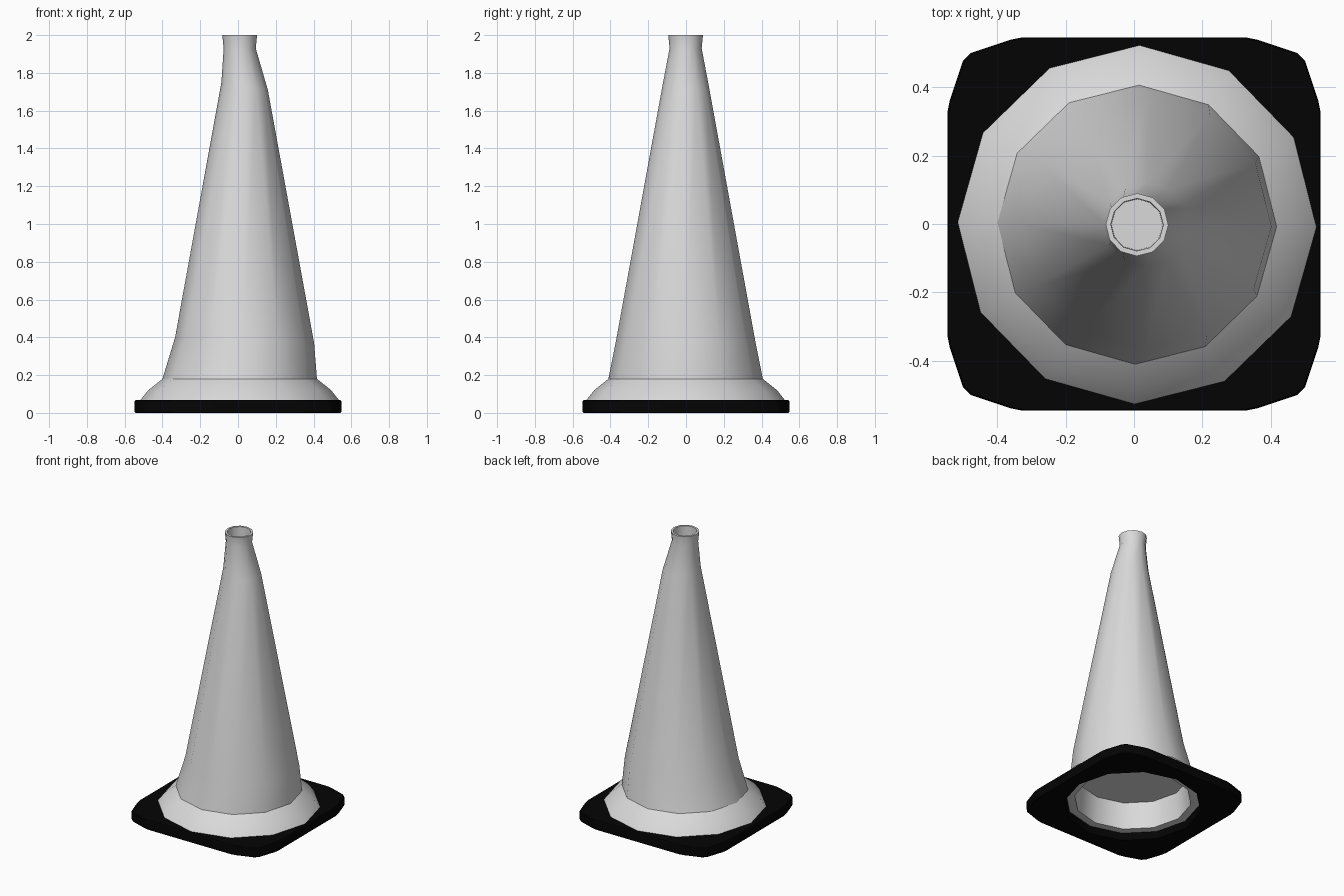
import bpy, bmesh, math

if "Cube" in bpy.data.objects:
    bpy.data.objects.remove(bpy.data.objects["Cube"])

SIDES = 12
TURN = math.radians(-0.8)


def material(name, rgb):
    m = bpy.data.materials.new(name)
    m.use_nodes = True
    m.diffuse_color = (*rgb, 1)
    m.node_tree.nodes["Principled BSDF"].inputs["Base Color"].default_value = (*rgb, 1)
    return m


def finish(bm, name, mat, angle):
    bmesh.ops.recalc_face_normals(bm, faces=bm.faces)
    mesh = bpy.data.meshes.new(name)
    bm.to_mesh(mesh)
    bm.free()
    mesh.materials.append(mat)
    obj = bpy.data.objects.new(name, mesh)
    bpy.context.collection.objects.link(obj)
    bpy.ops.object.select_all(action="DESELECT")
    obj.select_set(True)
    bpy.context.view_layer.objects.active = obj
    bpy.ops.object.shade_smooth_by_angle(angle=math.radians(angle))
    return obj


def ring(bm, radius, z, shift=0.009, tilt=0.0):
    """Loop of vertices, moved along x and leaning down towards +x."""
    turns = [TURN + math.tau * i / SIDES for i in range(SIDES)]
    return [bm.verts.new((shift + radius * math.cos(a), radius * math.sin(a) - 0.002,
                          z - tilt * math.cos(a))) for a in turns]


def skin(bm, lower, upper):
    n = len(lower)
    for i in range(n):
        j = (i + 1) % n
        bm.faces.new((lower[i], lower[j], upper[j], upper[i]))


light = material("pale grey", (0.7, 0.7, 0.7))
black = material("rubber black", (0.0012, 0.0012, 0.0012))

# Cone body: underside recess, flared skirt, slightly bent shaft, neck, top recess
profile = [
    (0.362, 0.23), (0.378, 0.045), (0.428, 0.045),
    (0.527, 0.066), (0.484, 0.12), (0.409, 0.18),
    (0.368, 0.385, 0.035, 0.015), (0.123, 1.73, 0.035, 0.02),
    (0.085, 1.93), (0.092, 2.0), (0.077, 2.0), (0.075, 1.9),
]
bm = bmesh.new()
rings = [ring(bm, *p) for p in profile]
for lower, upper in zip(rings, rings[1:]):
    skin(bm, lower, upper)
bm.faces.new(rings[0])
bm.faces.new(rings[-1])
finish(bm, "cone_body", light, 30.3)

# Square base slab with clipped, softened corners and a round hole
half_corner = [(0.547, 0.325), (0.54, 0.362), (0.501, 0.478)]
corner = half_corner + [(y, x) for x, y in reversed(half_corner)]
outline = []
for k in range(4):
    c, s = round(math.cos(k * math.pi / 2)), round(math.sin(k * math.pi / 2))
    outline += [(x * c - y * s, x * s + y * c) for x, y in corner]

bm = bmesh.new()


def outer_loop(z, scale):
    return [bm.verts.new((x * scale, y * scale, z)) for x, y in outline]


levels = [outer_loop(0, 0.993), outer_loop(0.006, 1), outer_loop(0.062, 1), outer_loop(0.068, 0.993)]
for lower, upper in zip(levels, levels[1:]):
    skin(bm, lower, upper)
hole = [ring(bm, 0.445, 0), ring(bm, 0.428, 0.068)]
skin(bm, *hole)
for outer, inner in ((levels[0], hole[0]), (levels[-1], hole[1])):
    loop_verts = set(outer) | set(inner)
    edges = [e for e in bm.edges if e.verts[0] in loop_verts and e.verts[1] in loop_verts
             and e.is_boundary]
    bmesh.ops.triangle_fill(bm, edges=edges, use_beauty=True)
finish(bm, "base_slab", black, 30)
